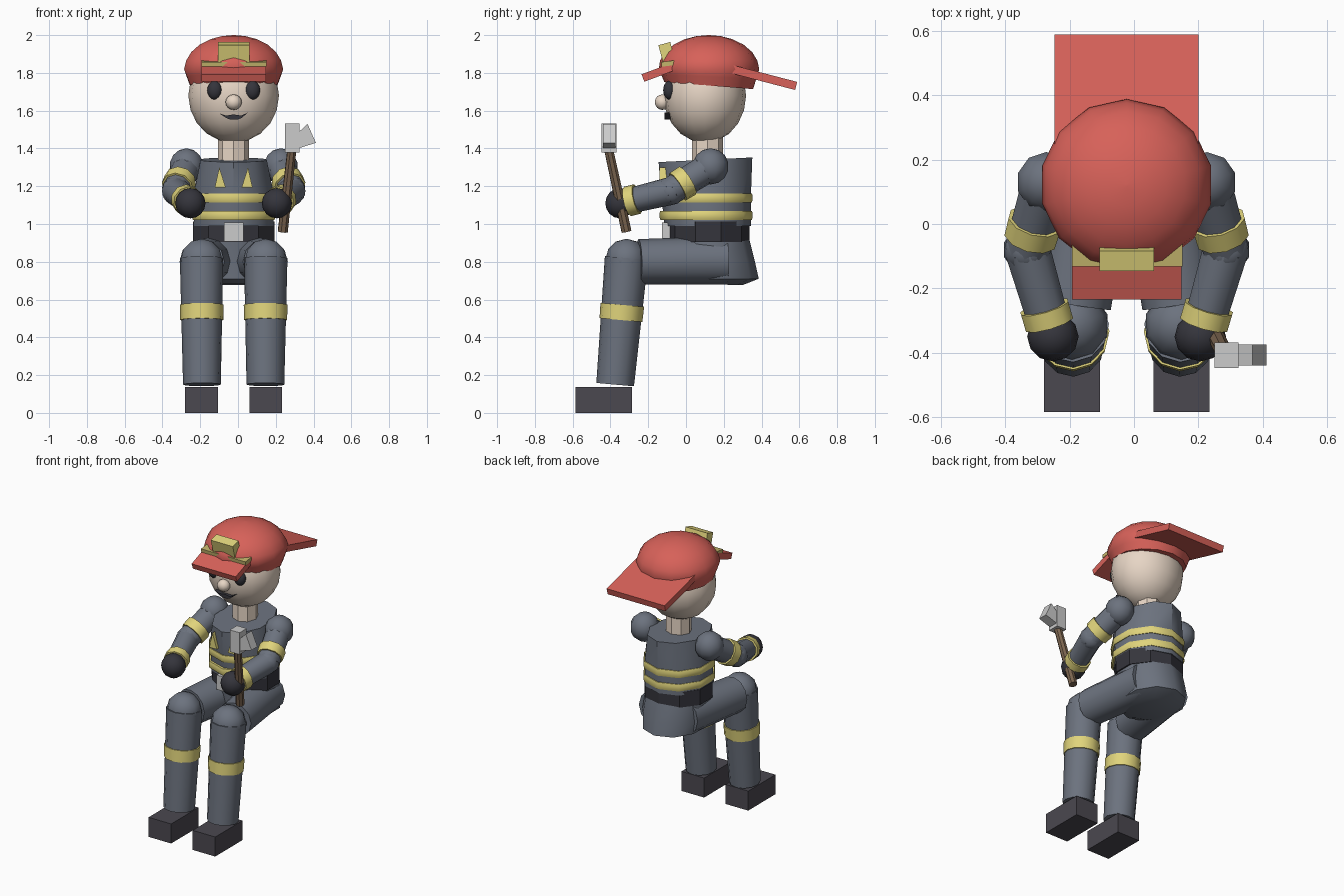
import bpy, bmesh
from math import sin, cos, pi, radians, sqrt
from mathutils import Vector, Matrix

if "Cube" in bpy.data.objects:
    bpy.data.objects.remove(bpy.data.objects["Cube"])

CX = -0.023  # body centre line


def mat(name, *c):
    m = bpy.data.materials.new(name)
    m.diffuse_color = (*c, 1)
    m.use_nodes = True
    m.node_tree.nodes["Principled BSDF"].inputs["Base Color"].default_value = m.diffuse_color
    return m


RED = mat("red", .68, .12, .10)
SKIN = mat("skin", .80, .67, .56)
CLOTH = mat("cloth", .15, .17, .21)
YELLOW = mat("yellow", .75, .66, .20)
GOLD = mat("gold", .55, .46, .15)
BLACK = mat("black", .035, .035, .045)
BOOT = mat("boot", .07, .065, .08)
STEEL = mat("steel", .60, .60, .63)
WOOD = mat("wood", .20, .13, .08)


def finish(name, bm, material, angle=40):
    bmesh.ops.recalc_face_normals(bm, faces=bm.faces)
    me = bpy.data.meshes.new(name)
    bm.to_mesh(me)
    bm.free()
    ob = bpy.data.objects.new(name, me)
    bpy.context.collection.objects.link(ob)
    me.materials.append(material)
    if angle:
        bpy.ops.object.select_all(action='DESELECT')
        ob.select_set(True)
        bpy.context.view_layer.objects.active = ob
        bpy.ops.object.shade_smooth_by_angle(angle=radians(angle))
    return ob


def loft(name, rings, n, material, angle=40):
    """Stacked ellipses: (cy, z, rx, ry, tilt), a vertex at front and back."""
    bm = bmesh.new()
    loops = []
    for cy, z, rx, ry, tilt in rings:
        ring = [(rx * sin(2 * pi * i / n), -ry * cos(2 * pi * i / n)) for i in range(n)]
        loops.append([bm.verts.new((CX + x, cy + y, z + tilt * y)) for x, y in ring])
    for a, b in zip(loops, loops[1:]):
        for i in range(n):
            j = (i + 1) % n
            bm.faces.new((a[i], a[j], b[j], b[i]))
    bm.faces.new(loops[0])
    bm.faces.new(loops[-1])
    return finish(name, bm, material, angle)


def tube(name, p, q, r1, r2, material, n=12):
    p, q = Vector(p), Vector(q)
    d = q - p
    m = Matrix.Translation((p + q) / 2) @ d.to_track_quat('Z', 'Y').to_matrix().to_4x4()
    bm = bmesh.new()
    bmesh.ops.create_cone(bm, cap_ends=True, segments=n, radius1=r1, radius2=r2,
                          depth=d.length, matrix=m)
    return finish(name, bm, material)


def ball(name, c, r, material, u=12, v=8):
    bm = bmesh.new()
    bmesh.ops.create_uvsphere(bm, u_segments=u, v_segments=v, radius=1,
                              matrix=Matrix.Translation(c) @ Matrix.Diagonal((*r, 1)))
    return finish(name, bm, material, 60)


def prism(name, pts, y0, y1, material):
    """Front outline (x, z) extruded along y."""
    bm = bmesh.new()
    f = bm.faces.new([bm.verts.new((x, y0, z)) for x, z in pts])
    ext = bmesh.ops.extrude_face_region(bm, geom=[f])["geom"]
    bmesh.ops.translate(bm, vec=(0, y1 - y0, 0),
                        verts=[g for g in ext if isinstance(g, bmesh.types.BMVert)])
    return finish(name, bm, material, 0)


def slab(name, p, q, x0, x1, t, material):
    """Box whose side-view centre line runs from p to q, given as (y, z)."""
    p, q = Vector((0, *p)), Vector((0, *q))
    nrm = Vector((1, 0, 0)).cross(q - p).normalized() * t / 2
    bm = bmesh.new()
    bmesh.ops.create_cube(bm, size=2)
    for v in bm.verts:
        a, b, c = v.co
        v.co = (p if b < 0 else q) + nrm * c
        v.co.x = x0 if a < 0 else x1
    return finish(name, bm, material, 0)


# head and face
ball("head", (CX, .10, 1.68), (.24, .218, .25), SKIN, 16, 10)
tube("neck", (CX, .113, 1.30), (CX, .113, 1.50), .082, .082, SKIN, 8)
for s in (-1, 1):
    ball("eye", (CX + s * .10, -.088, 1.708), (.04, .033, .05), BLACK)
ball("nose", (CX, -.125, 1.645), (.043, .04, .041), SKIN)
prism("mouth", [(-.10, 1.586), (-.063, 1.574), (CX, 1.58), (.017, 1.574), (.053, 1.59),
                (.017, 1.56), (0, 1.554), (-.045, 1.554), (-.063, 1.562)], -.115, -.03, BLACK)

# helmet with brims and front badge
dome = [(.12, 1.82 + .18 * t, .266 * sqrt(1 - t * t), .266 * sqrt(1 - t * t), 0)
        for t in (.25, .5, .72, .88, .97, .9999)]
loft("helmet", [(.12, 1.733, .236, .235, -.08), (.12, 1.78, .254, .252, -.05),
                (.122, 1.82, .269, .266, 0)] + dome, 14, RED, 50)
slab("back_brim", (.18, 1.836), (.583, 1.731), -.247, .20, .044, RED)
slab("front_brim", (-.228, 1.773), (-.04, 1.843), -.193, .147, .042, RED)
slab("badge_base", (-.13, 1.845), (-.05, 1.855), -.193, .15, .025, GOLD)
slab("badge", (-.115, 1.955), (-.078, 1.82), -.107, .062, .065, YELLOW)

# torso, reflective bands, belt
loft("jacket", [(.115, .99, .222, .228, 0), (.106, 1.16, .222, .238, 0),
                (.103, 1.34, .185, .248, .05)], 10, CLOTH)
for z in (1.045, 1.138):
    loft("jacket_band", [(.107, z - .024, .226, .242, 0), (.106, z - .01, .232, .246, 0),
                         (.106, z + .01, .232, .246, 0), (.106, z + .024, .226, .244, 0)],
         10, YELLOW)
loft("belt", [(.118, .905, .226, .218, 0), (.118, 1.012, .226, .218, 0)], 10, BLACK, 0)
slab("buckle", (-.128, .958), (-.04, .958), -.075, .03, .10, STEEL)
for s in (-1, 1):
    prism("chest_mark", [(CX + s * .076, 1.30), (CX + s * .10, 1.193), (CX + s * .042, 1.193)],
          -.14, -.05, YELLOW)
loft("hips", [(.14, .68, .13, .16, -.02), (.15, .71, .20, .235, 0), (.14, .80, .222, .225, 0),
              (.118, .92, .215, .217, 0)], 10, CLOTH, 50)

# limbs, mirrored about the centre line
for s in (-1, 1):
    def P(x, y, z):
        return Vector((CX + s * x, y, z))

    # legs
    hip, knee, ankle = P(.10, .21, .808), P(.168, -.25, .80), P(.168, -.375, .15)
    tube("thigh", hip, knee, .128, .120, CLOTH)
    top = P(.170, -.315, .82)
    ball("knee", top + Vector((0, 0, -.01)), (.116, .112, .112), CLOTH, 10, 6)
    tube("shin", top, ankle, .115, .10, CLOTH)
    tube("shin_band", top.lerp(ankle, .37), top.lerp(ankle, .49), .116, .114, YELLOW)
    slab("boot", (-.585, .068), (-.285, .068), CX + s * .17 - .087, CX + s * .17 + .087,
         .136, BOOT)

    # arms
    sh, el, hand = P(.25, .13, 1.305), P(.308, -.08, 1.175), P(.229, -.35, 1.11)
    ball("shoulder", sh, (.094, .096, .096), CLOTH, 10, 7)
    tube("upper_arm", sh, el, .078, .074, CLOTH, 10)
    tube("upper_arm_band", sh.lerp(el, .58), sh.lerp(el, .83), .087, .085, YELLOW, 10)
    ball("elbow", el, (.076, .076, .076), CLOTH, 10, 6)
    tube("forearm", el, hand, .074, .066, CLOTH, 10)
    tube("cuff_band", el.lerp(hand, .66), el.lerp(hand, .85), .08, .08, YELLOW, 10)
    ball("glove", hand, (.08, .077, .08), BLACK)

# axe
tube("axe_handle", (.237, -.315, .96), (.288, -.415, 1.42), .028, .025, WOOD, 8)
slab("axe_head", (-.447, 1.455), (-.368, 1.455), .25, .325, .152, STEEL)
prism("axe_blade", [(.32, 1.485), (.368, 1.53), (.412, 1.43), (.32, 1.40)], -.44, -.374, STEEL)
